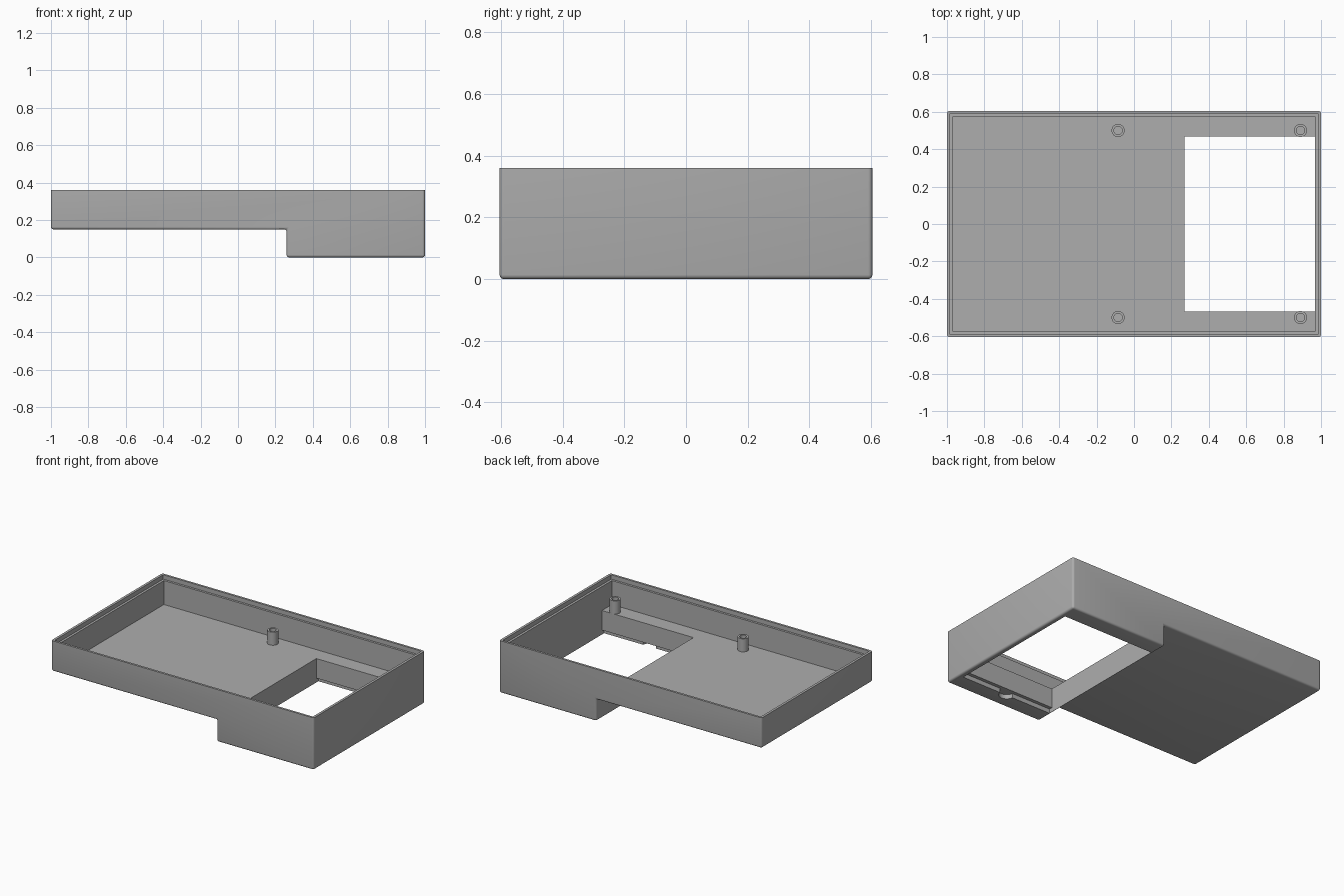
import bpy
import bmesh

if "Cube" in bpy.data.objects:
    bpy.data.objects.remove(bpy.data.objects["Cube"], do_unlink=True)

HALF_Y = 0.605
TOP = 0.36
STEP = 0.15      # underside of the shallow part
FLOOR = 0.165    # inner floor height
STEP_X = 0.26

grey = bpy.data.materials.new("plastic grey")
grey.use_nodes = True
colour = (0.42, 0.42, 0.42, 1)
grey.diffuse_color = colour
grey.node_tree.nodes["Principled BSDF"].inputs["Base Color"].default_value = colour


def finish(name, bm):
    bmesh.ops.recalc_face_normals(bm, faces=bm.faces)
    mesh = bpy.data.meshes.new(name)
    bm.to_mesh(mesh)
    bm.free()
    mesh.materials.append(grey)
    obj = bpy.data.objects.new(name, mesh)
    bpy.context.collection.objects.link(obj)
    return obj


def box(name, x0, x1, y0, y1, z0, z1):
    bm = bmesh.new()
    bmesh.ops.create_cube(bm, size=1)
    for v in bm.verts:
        v.co.x = x1 if v.co.x > 0 else x0
        v.co.y = y1 if v.co.y > 0 else y0
        v.co.z = z1 if v.co.z > 0 else z0
    return finish(name, bm)


def cylinder(name, x, y, z0, z1, radius):
    bm = bmesh.new()
    bmesh.ops.create_cone(bm, cap_ends=True, segments=32, radius1=radius,
                          radius2=radius, depth=z1 - z0)
    bmesh.ops.translate(bm, verts=bm.verts, vec=(x, y, (z0 + z1) / 2))
    return finish(name, bm)


def cut(target, cutter):
    mod = target.modifiers.new("cut", "BOOLEAN")
    mod.operation = "DIFFERENCE"
    mod.solver = "EXACT"
    mod.object = cutter
    bpy.context.view_layer.objects.active = target
    bpy.ops.object.modifier_apply(modifier=mod.name)
    bpy.data.objects.remove(cutter, do_unlink=True)


def smooth(obj):
    bpy.ops.object.select_all(action="DESELECT")
    obj.select_set(True)
    bpy.context.view_layer.objects.active = obj
    bpy.ops.object.shade_smooth_by_angle(angle=0.6)


# Case body: stepped side profile extruded across, edges rounded except the rim
bm = bmesh.new()
profile = [(-1, TOP), (-1, STEP), (STEP_X, STEP), (STEP_X, 0), (1, 0), (1, TOP)]
face = bm.faces.new([bm.verts.new((x, -HALF_Y, z)) for x, z in profile])
side = bmesh.ops.extrude_face_region(bm, geom=[face])["geom"]
bmesh.ops.translate(bm, vec=(0, 2 * HALF_Y, 0),
                    verts=[g for g in side if isinstance(g, bmesh.types.BMVert)])
bmesh.ops.recalc_face_normals(bm, faces=bm.faces)
rounded = [e for e in bm.edges if min(v.co.z for v in e.verts) < TOP - 0.01]
bmesh.ops.bevel(bm, geom=rounded, offset=0.014, segments=4, profile=0.5,
                affect="EDGES", clamp_overlap=True)
case = finish("case_body", bm)

# Main cavity and the stepped lip around the rim
cut(case, box("cavity", -0.967, 0.967, -0.575, 0.575, FLOOR, 1))
cut(case, box("lip", -0.983, 0.983, -0.59, 0.59, TOP - 0.03, 1))

# Battery opening, with a door ledge along both long sides
cut(case, box("opening", 0.27, 0.967, -0.467, 0.467, -1, 0.3))
for s in (-1, 1):
    y0, y1 = sorted((s * 0.45, s * 0.49))
    cut(case, box("door_ledge", 0.27, 0.967, y0, y1, -0.1, 0.03))

# Finger notch for the door latch
cut(case, cylinder("latch_notch", 0.62, -0.485, -0.1, 0.03, 0.05))
smooth(case)

# Hollow screw posts
for x, column in ((-0.085, "middle"), (0.89, "end")):
    for y, row in ((-0.5, "front"), (0.5, "back")):
        post = cylinder(f"screw_post_{column}_{row}", x, y, FLOOR - 0.01, 0.255, 0.035)
        cut(post, cylinder("screw_hole", x, y, FLOOR + 0.005, 0.4, 0.022))
        smooth(post)
